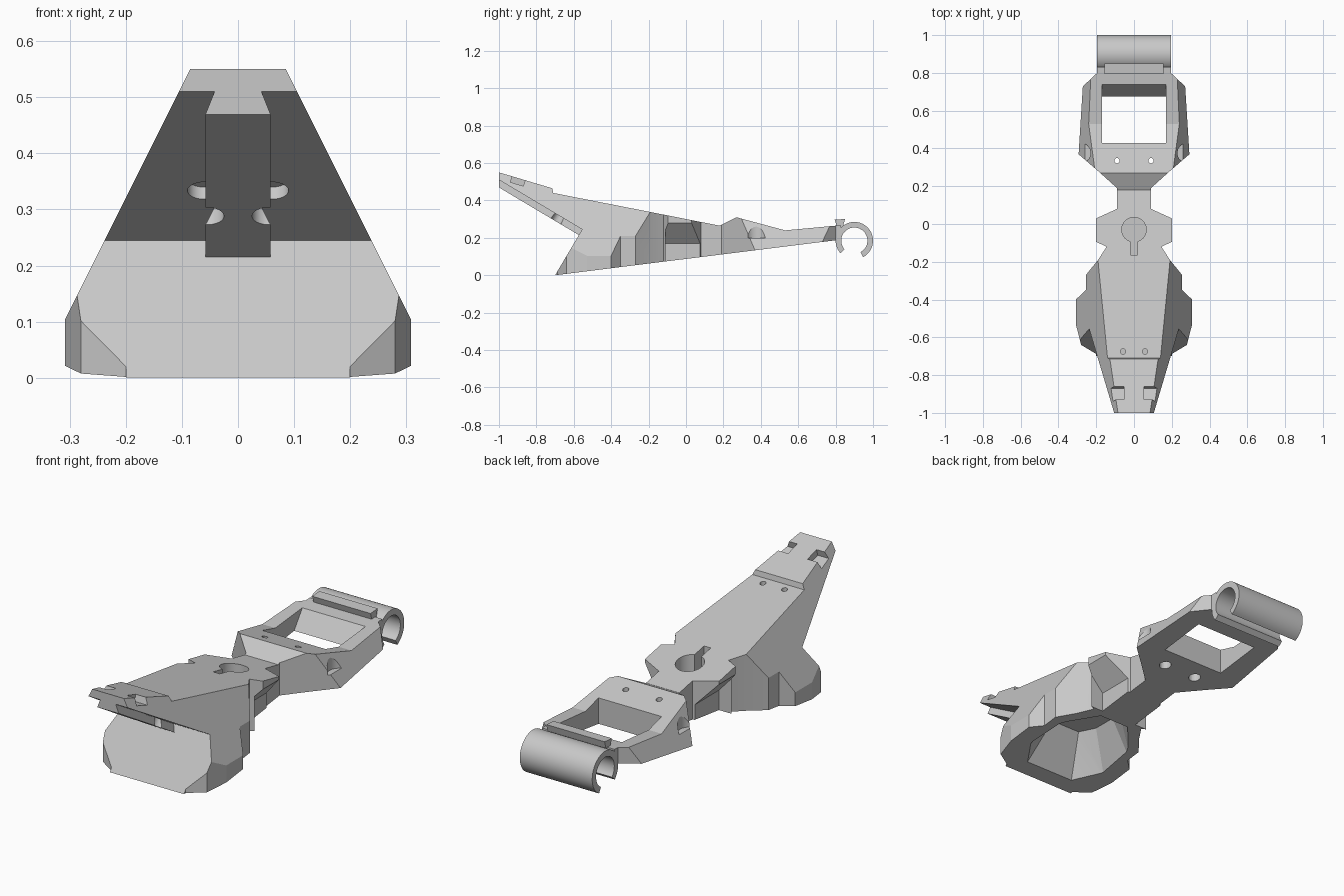
import bpy, bmesh, math
from mathutils import Matrix, Vector

if "Cube" in bpy.data.objects:
    bpy.data.objects.remove(bpy.data.objects["Cube"])

grey = bpy.data.materials.new("plain grey")
grey.use_nodes = True
grey.diffuse_color = (0.58, 0.58, 0.58, 1)
grey.node_tree.nodes["Principled BSDF"].inputs["Base Color"].default_value = (0.58, 0.58, 0.58, 1)


def finish(name, bm):
    bmesh.ops.recalc_face_normals(bm, faces=bm.faces)
    mesh = bpy.data.meshes.new(name)
    bm.to_mesh(mesh)
    bm.free()
    mesh.materials.append(grey)
    ob = bpy.data.objects.new(name, mesh)
    bpy.context.collection.objects.link(ob)
    return ob


def prism(name, pts, axis, lo, hi, matrix=None):
    """Extrude a 2D outline along x, y or z."""
    place = {"x": lambda a, b, t: (t, a, b),
             "y": lambda a, b, t: (a, t, b),
             "z": lambda a, b, t: (a, b, t)}[axis]
    bm = bmesh.new()
    face = bm.faces.new([bm.verts.new(place(a, b, lo)) for a, b in pts])
    ext = bmesh.ops.extrude_face_region(bm, geom=[face])["geom"]
    shift = Vector(place(0, 0, hi - lo))
    bmesh.ops.translate(bm, vec=shift, verts=[v for v in ext if isinstance(v, bmesh.types.BMVert)])
    if matrix:
        bm.transform(matrix)
    return finish(name, bm)


def box(name, x, y, z, matrix=None):
    return prism(name, [(x[0], y[0]), (x[1], y[0]), (x[1], y[1]), (x[0], y[1])], "z", *z, matrix)


def circle(cx, cy, r, n=40, start=0, end=360):
    count = n if end - start == 360 else n + 1
    angles = [math.radians(start + (end - start) * i / n) for i in range(count)]
    return [(cx + r * math.cos(a), cy + r * math.sin(a)) for a in angles]


def mirrored(half):
    return half + [(-x, y) for x, y in reversed(half)]


def boolean(target, tool, op="DIFFERENCE"):
    mod = target.modifiers.new(op, "BOOLEAN")
    mod.operation, mod.solver, mod.object = op, "EXACT", tool
    graph = bpy.context.evaluated_depsgraph_get()
    mesh = bpy.data.meshes.new_from_object(target.evaluated_get(graph))
    target.modifiers.clear()
    target.data = mesh
    bpy.data.objects.remove(tool)


# Body: side outline trimmed by front and top outlines
body = prism("body", [
    (-1, 0.55), (-1, 0.51), (-0.555, 0.245), (-0.7, 0), (-0.3, 0.05), (0.8, 0.187),
    (0.83, 0.2), (0.83, 0.267), (0.8, 0.265), (0.53, 0.24), (0.27, 0.31), (0.18, 0.265),
    (-0.2, 0.34), (-0.71, 0.44), (-0.715, 0.465)], "x", -0.4, 0.4)
front = mirrored([(0.36, -0.1), (0.31, 0.1), (0.085, 0.55), (0.035, 0.65)])
front[0], front[-1] = (0.31, -0.1), (-0.31, -0.1)
boolean(body, prism("front_trim", front, "y", -1.2, 1.2), "INTERSECT")
boolean(body, prism("top_trim", mirrored([
    (0.2, -1.1), (0.2, -0.688), (0.28, -0.64), (0.308, -0.53), (0.308, -0.4), (0.255, -0.35),
    (0.255, -0.27), (0.19, -0.19), (0.145, -0.12), (0.2, -0.095), (0.2, 0.03), (0.09, 0.08),
    (0.09, 0.19), (0.19, 0.28), (0.3, 0.375), (0.28, 0.72), (0.195, 0.8), (0.195, 1.1)]),
    "z", -0.2, 0.8), "INTERSECT")

# Faceted hollow under the front
bm = bmesh.new()
for ring, z in (([(0.14, -0.63), (0.24, -0.5), (0.24, -0.3), (0.09, -0.11)], -0.01),
                ([(0.08, -0.5), (0.12, -0.42), (0.12, -0.3), (0.07, -0.2)], 0.2)):
    for x, y in mirrored(ring):
        bm.verts.new((x, y, z))
bmesh.ops.convex_hull(bm, input=bm.verts)
boolean(body, finish("hollow", bm))

# Window in the rear frame, with a sloped back wall
boolean(body, prism("window", [(0.43, 0), (0.65, 0.1), (0.67, 0.165), (0.74, 0.262),
                               (0.74, 0.5), (0.43, 0.5)], "x", -0.17, 0.17))

# Keyhole recess
boolean(body, prism("key_round", circle(0, -0.03, 0.065), "z", 0.23, 0.5))
boolean(body, box("key_slot", (-0.018, 0.018), (-0.165, -0.03), (0.231, 0.5)))

for s in (-1, 1):
    # Undercut below the middle block
    boolean(body, prism("undercut", [(s * 0.21, 0.29), (s * 0.1, 0.17), (s * 0.1, -0.1),
                                     (s * 0.35, -0.1), (s * 0.35, 0.29)], "y", -0.11, 0.09))
    # Side scoops and screw holes
    boolean(body, prism("scoop", circle(s * 0.285, 0.375, 0.055), "z", 0.2, 0.5))
    boolean(body, prism("rear_hole", circle(s * 0.09, 0.335, 0.014, 20), "z", 0, 0.5))
    boolean(body, prism("rear_bore", circle(s * 0.09, 0.335, 0.028, 24), "z", 0, 0.18))
    boolean(body, prism("front_hole", circle(s * 0.058, -0.675, 0.014, 20), "z", 0.38, 0.6))
    # Open notches in the lip
    tilt = Matrix.Translation((0, -0.895, 0.518)) @ Matrix.Rotation(math.radians(-16.6), 4, "X")
    boolean(body, box("lip_notch", sorted((s * 0.052, s * 0.25)), (-0.036, 0.036), (-0.032, 0.08), tilt))

# Dovetail rail under the overhang, with round bites and pockets
slope = Matrix.Translation((-0, -1, 0.51)) @ Matrix.Rotation(-math.atan2(0.265, 0.445), 4, "X")
rail = prism("dovetail_rail", mirrored([(0.058, -0.035), (0.04, 0.004)]), "y", 0, 0.518, slope)
boolean(rail, box("rail_end_trim", (-0.2, 0.2), (-1.2, -1), (0, 1)))
for s in (-1, 1):
    boolean(rail, prism("bite", circle(s * 0.055, 0.375, 0.03, 32), "z", -0.1, 0.1, slope))
    boolean(body, prism("pocket", circle(s * 0.06, 0.345, 0.03, 32), "z", -0.1, 0.025, slope))

# Open hook at the rear and the strip on top
arc = circle(0.9, 0.185, 0.1, 40, -62, 222) + circle(0.9, 0.185, 0.07, 40, -62, 222)[::-1]
hook = prism("rear_hook", arc, "x", -0.195, 0.195)
boolean(body, prism("hook_bore", circle(0.9, 0.185, 0.07), "x", -0.4, 0.4))
strip = prism("top_strip", [(0.795, 0.297), (0.85, 0.301), (0.838, 0.255), (0.808, 0.255)],
              "x", -0.157, 0.157)

# Keep facets crisp, curved walls smooth
for ob in bpy.context.selected_objects:
    ob.select_set(False)
for ob in (body, rail, hook, strip):
    ob.select_set(True)
    bpy.context.view_layer.objects.active = ob
bpy.ops.object.shade_smooth_by_angle(angle=math.radians(12))
